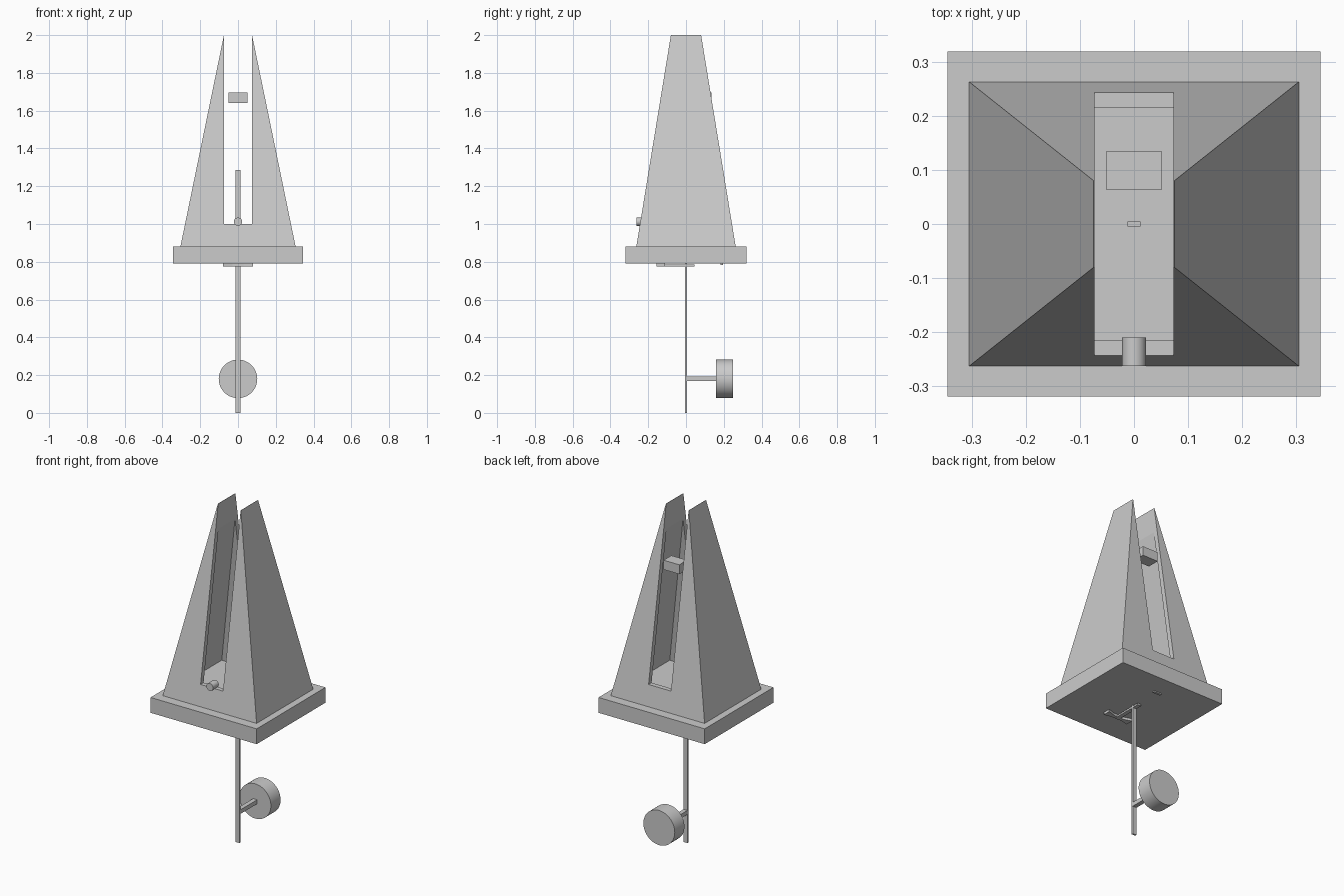
import bpy, bmesh, math
from mathutils import Matrix

default = bpy.data.objects.get("Cube")
if default:
    bpy.data.objects.remove(default, do_unlink=True)

grey = bpy.data.materials.new("light_grey")
grey.use_nodes = True
grey.diffuse_color = (0.6, 0.6, 0.6, 1)
grey.node_tree.nodes["Principled BSDF"].inputs["Base Color"].default_value = (0.6, 0.6, 0.6, 1)


def make(name, bm):
    bmesh.ops.recalc_face_normals(bm, faces=bm.faces)
    mesh = bpy.data.meshes.new(name)
    bm.to_mesh(mesh)
    bm.free()
    mesh.materials.append(grey)
    obj = bpy.data.objects.new(name, mesh)
    bpy.context.collection.objects.link(obj)
    return obj


def frustum(name, z0, half0, z1, half1):
    """Four-sided block whose bottom and top have their own half widths."""
    bm = bmesh.new()
    bmesh.ops.create_cube(bm, size=2)
    for v in bm.verts:
        z, (hx, hy) = (z1, half1) if v.co.z > 0 else (z0, half0)
        v.co = (v.co.x * hx, v.co.y * hy, z)
    return make(name, bm)


def box(name, hx, y0, y1, z0, z1):
    obj = frustum(name, z0, (hx, (y1 - y0) / 2), z1, (hx, (y1 - y0) / 2))
    obj.data.transform(Matrix.Translation((0, (y0 + y1) / 2, 0)))
    return obj


def cylinder_y(name, radius, y0, y1, z, segments):
    bm = bmesh.new()
    bmesh.ops.create_cone(bm, cap_ends=True, segments=segments,
                          radius1=radius, radius2=radius, depth=y1 - y0,
                          matrix=Matrix.Translation((0, (y0 + y1) / 2, z))
                          @ Matrix.Rotation(math.pi / 2, 4, 'X'))
    obj = make(name, bm)
    bpy.ops.object.select_all(action='DESELECT')
    obj.select_set(True)
    bpy.context.view_layer.objects.active = obj
    bpy.ops.object.shade_smooth_by_angle(angle=math.radians(40))
    return obj


def cut(target, cutter):
    cutter.hide_render = True
    mod = target.modifiers.new("cut", 'BOOLEAN')
    mod.operation = 'DIFFERENCE'
    mod.solver = 'EXACT'
    mod.object = cutter
    bpy.ops.object.select_all(action='DESELECT')
    target.select_set(True)
    bpy.context.view_layer.objects.active = target
    bpy.ops.object.modifier_apply(modifier=mod.name)
    bpy.data.objects.remove(cutter, do_unlink=True)


# Tapered hollow housing with a slot through front, back and top
BOTTOM, TOP = 0.88, 2.0
HALF_BOTTOM, HALF_TOP = (0.305, 0.263), (0.0745, 0.08)
WALL = (0.032, 0.028)


def inner_half(z):
    t = (z - BOTTOM) / (TOP - BOTTOM)
    return [a + (b - a) * t - w for a, b, w in zip(HALF_BOTTOM, HALF_TOP, WALL)]


housing = frustum("housing", BOTTOM, HALF_BOTTOM, TOP, HALF_TOP)
cut(housing, frustum("cavity_cutter", 0.91, inner_half(0.91), 1.95, inner_half(1.95)))
cut(housing, box("slot_cutter", 0.073, -0.5, 0.5, 1.0, 2.5))

# Base plate
box("base_plate", 0.345, -0.319, 0.319, 0.79, 0.88)

# Pendulum: rod, arm and round weight
box("pendulum_rod", 0.012, -0.005, 0.005, 0, 1.285)
box("weight_arm", 0.013, 0, 0.17, 0.168, 0.192)
cylinder_y("pendulum_weight", 0.102, 0.16, 0.25, 0.18, 48)

# Small parts in the slot
box("slot_block", 0.051, 0.063, 0.135, 1.64, 1.695)
cylinder_y("front_knob", 0.022, -0.263, -0.21, 1.012, 24)

# Winding key under the base: stem and flared bow
box("key_stem", 0.012, -0.145, 0.045, 0.775, 0.785)
bm = bmesh.new()
outline = [(0.08, -0.155), (0.08, -0.11), (0.03, -0.125), (-0.03, -0.125),
           (-0.08, -0.11), (-0.08, -0.155), (-0.03, -0.145), (0.03, -0.145)]
face = bm.faces.new([bm.verts.new((x, y, 0.776)) for x, y in outline])
extruded = bmesh.ops.extrude_face_region(bm, geom=[face])["geom"]
bmesh.ops.translate(bm, vec=(0, 0, 0.015),
                    verts=[g for g in extruded if isinstance(g, bmesh.types.BMVert)])
make("key_bow", bm)

# Small stop under the rear of the base
box("rear_stop", 0.025, 0.183, 0.197, 0.783, 0.792)
